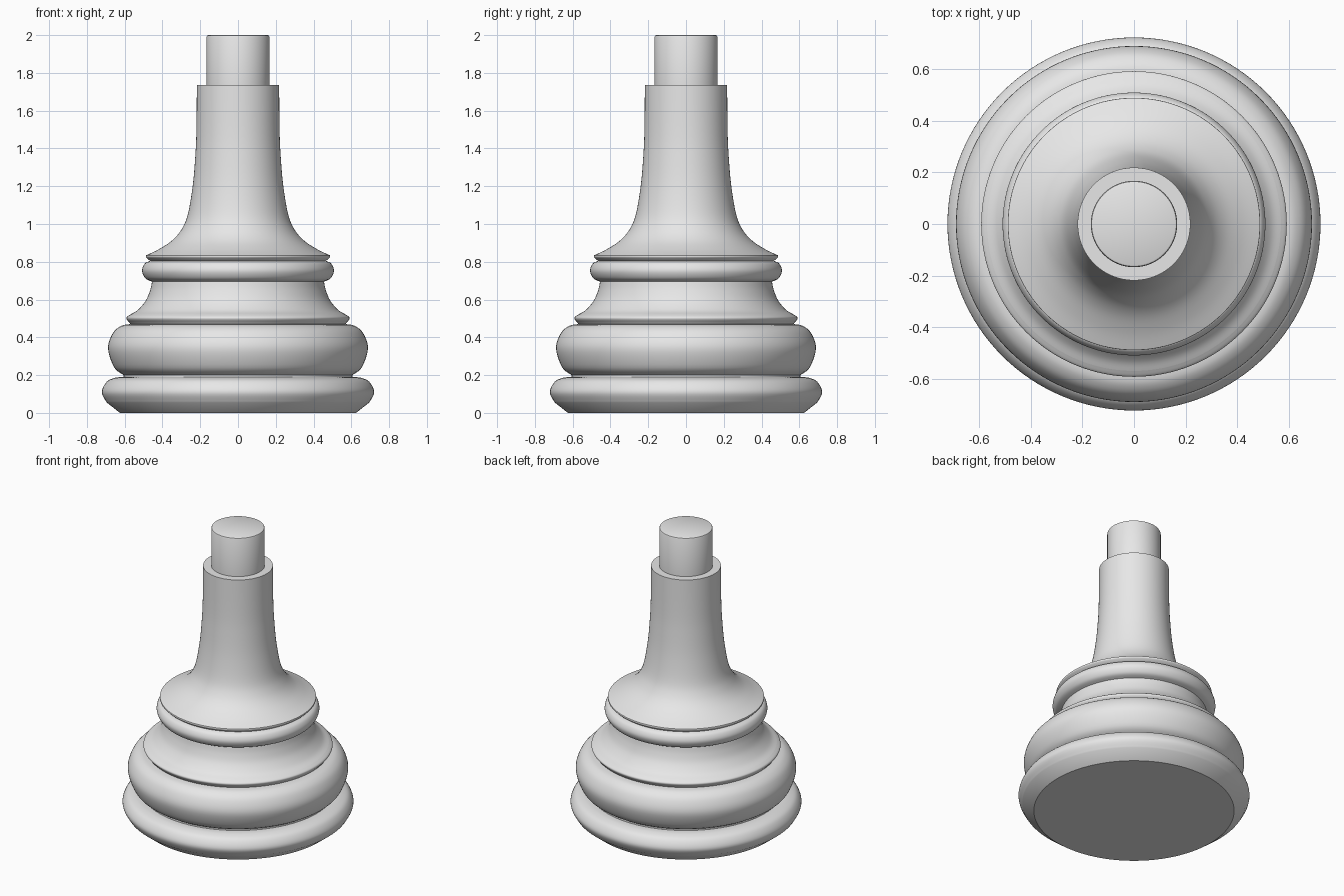
import bpy
import bmesh
import math

cube = bpy.data.objects.get("Cube")
if cube:
    bpy.data.objects.remove(cube, do_unlink=True)

SIDES = 128
STEPS = 5

grey = bpy.data.materials.new("plain grey")
grey.use_nodes = True
colour = (0.8, 0.8, 0.8, 1.0)
grey.diffuse_color = colour
grey.node_tree.nodes["Principled BSDF"].inputs["Base Color"].default_value = colour


def smooth_curve(points):
    """Rounded curve passing through every (radius, height) point."""
    padded = [points[0], *points, points[-1]]
    result = []
    for a, b, c, d in zip(padded, padded[1:], padded[2:], padded[3:]):
        for step in range(STEPS):
            t = step / STEPS
            result.append(tuple(
                q + t * ((r - p) / 2 + t * (p - 2.5 * q + 2 * r - s / 2
                         + t * (1.5 * (q - r) + (s - p) / 2)))
                for p, q, r, s in zip(a, b, c, d)))
    return result + [points[-1]]


def lathe(name, profile, cap_bottom=False, cap_top=False):
    """Turn a profile, listed from bottom to top, about the z axis."""
    bm = bmesh.new()
    rings = []
    for radius, height in profile:
        rings.append([bm.verts.new((radius * math.cos(math.tau * i / SIDES),
                                    radius * math.sin(math.tau * i / SIDES),
                                    height)) for i in range(SIDES)])
    for low, high in zip(rings, rings[1:]):
        for i in range(SIDES):
            j = (i + 1) % SIDES
            bm.faces.new((low[i], low[j], high[j], high[i]))
    if cap_bottom:
        bm.faces.new(rings[0][::-1])
    if cap_top:
        bm.faces.new(rings[-1])
    mesh = bpy.data.meshes.new(name)
    bm.to_mesh(mesh)
    bm.free()
    mesh.materials.append(grey)
    obj = bpy.data.objects.new(name, mesh)
    bpy.context.collection.objects.link(obj)
    bpy.ops.object.select_all(action="DESELECT")
    obj.select_set(True)
    bpy.context.view_layer.objects.active = obj
    bpy.ops.object.shade_smooth_by_angle(angle=math.radians(30))


# Foot ring with a chamfered underside
lathe("foot_ring", [(0.625, 0)] + smooth_curve(
    [(0.695, 0.055), (0.721, 0.11), (0.695, 0.165), (0.65, 0.186), (0.605, 0.19)]),
    cap_bottom=True)

# Large rounded cushion
lathe("base_cushion", [(0.605, 0.19)] + smooth_curve(
    [(0.605, 0.2), (0.655, 0.24), (0.688, 0.34), (0.664, 0.42), (0.62, 0.46), (0.57, 0.47)]))

# Thin rim and hollow cove
lathe("lower_rim", [(0.57, 0.47)] + smooth_curve(
    [(0.575, 0.478), (0.589, 0.495), (0.588, 0.508), (0.568, 0.522)]))
lathe("cove", smooth_curve(
    [(0.568, 0.522), (0.53, 0.545), (0.488, 0.595), (0.465, 0.65), (0.455, 0.695)]))

# Small bead
lathe("upper_bead", smooth_curve(
    [(0.455, 0.695), (0.49, 0.712), (0.508, 0.752), (0.494, 0.79), (0.465, 0.805)]))

# Thin rim below the flared stem
lathe("upper_rim", [(0.465, 0.805)] + smooth_curve(
    [(0.475, 0.812), (0.487, 0.824), (0.487, 0.834)]))

# Flared stem with a flat shoulder
lathe("stem", smooth_curve(
    [(0.487, 0.834), (0.42, 0.866), (0.35, 0.912), (0.3, 0.97), (0.266, 1.05),
     (0.24, 1.2), (0.226, 1.36), (0.22, 1.5), (0.218, 1.735)]) + [(0.167, 1.735)])

# Peg with a softened top edge
lathe("top_peg", [(0.167, 1.735), (0.167, 1.99), (0.164, 1.997), (0.158, 2)],
      cap_top=True)
